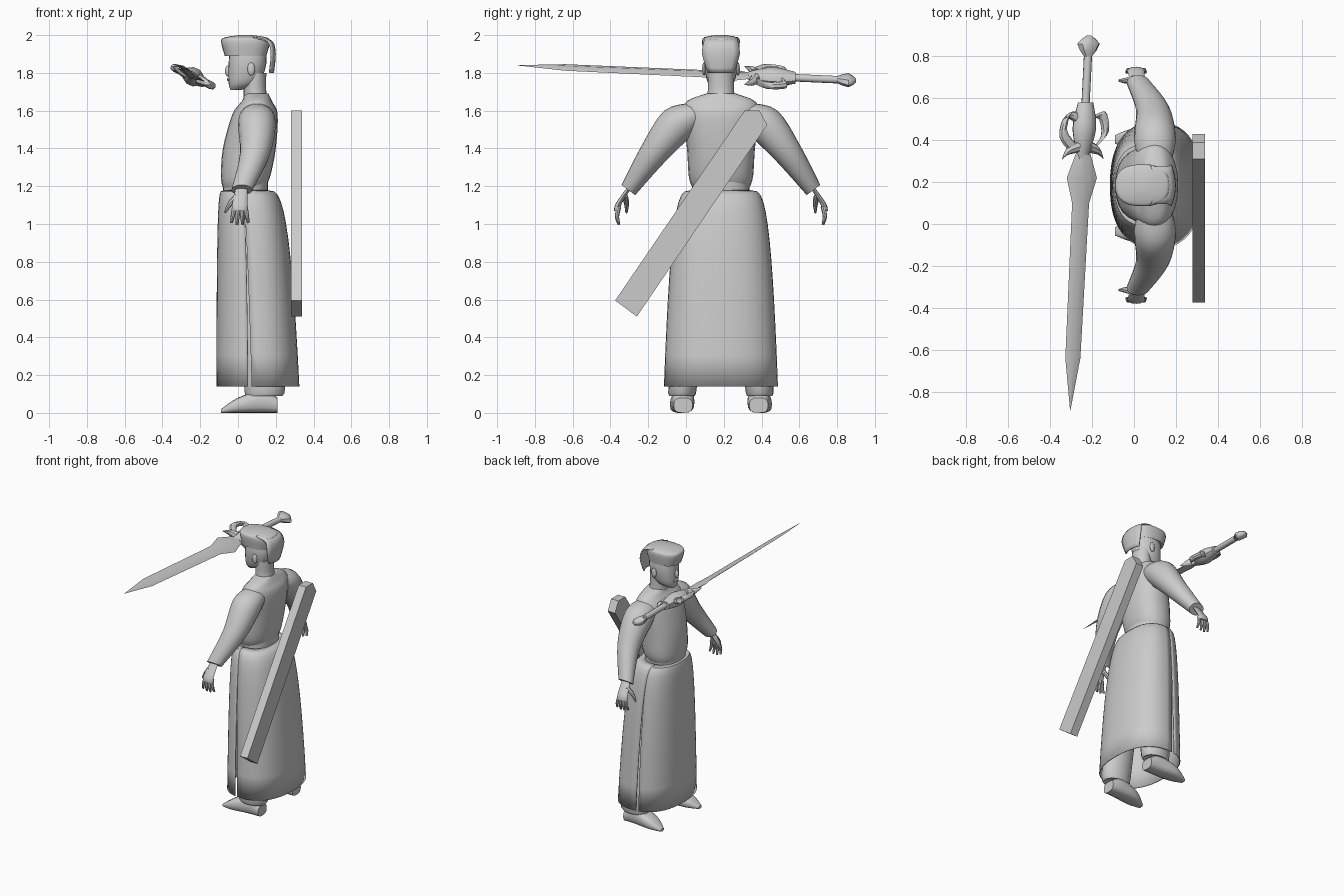
import bpy, bmesh, math
from mathutils import Vector

if "Cube" in bpy.data.objects:
    bpy.data.objects.remove(bpy.data.objects["Cube"])

grey = bpy.data.materials.new("plain_grey")
grey.use_nodes = True
grey.diffuse_color = (0.6, 0.6, 0.6, 1)
grey.node_tree.nodes["Principled BSDF"].inputs["Base Color"].default_value = grey.diffuse_color

MIDDLE = 0.185  # the figure looks towards -x and is mirrored about this y


def finish(name, bm, thickness=0, smooth_angle=40):
    bmesh.ops.recalc_face_normals(bm, faces=bm.faces)
    mesh = bpy.data.meshes.new(name)
    bm.to_mesh(mesh)
    bm.free()
    mesh.materials.append(grey)
    part = bpy.data.objects.new(name, mesh)
    bpy.context.collection.objects.link(part)
    if thickness:
        part.modifiers.new("thickness", 'SOLIDIFY').thickness = thickness
    bpy.ops.object.select_all(action='DESELECT')
    part.select_set(True)
    bpy.context.view_layer.objects.active = part
    bpy.ops.object.shade_smooth_by_angle(angle=math.radians(smooth_angle))


def bridge(bm, rows, closed):
    for lower, upper in zip(rows, rows[1:]):
        for i in range(len(lower) - (not closed)):
            j = (i + 1) % len(lower)
            bm.faces.new((lower[i], lower[j], upper[j], upper[i]))


def oval(angle, power):
    """Point on a unit oval; a higher power is boxier."""
    return [math.copysign(abs(value) ** (2 / power), value)
            for value in (math.cos(angle), math.sin(angle))]


def spline(keys, steps):
    """Fill in a smooth run of rows between a few key rows."""
    keys = [Vector(key) for key in keys]
    rows = []
    for i in range(len(keys) - 1):
        start, end = keys[i], keys[i + 1]
        leave = (end - keys[max(i - 1, 0)]) / 2
        arrive = (keys[min(i + 2, len(keys) - 1)] - start) / 2
        for step in range(steps):
            t = step / steps
            ease = t * t * (3 - 2 * t)
            rows.append(start.lerp(end, ease) + leave * t * (1 - t) ** 2 - arrive * t * t * (1 - t))
    return rows + [keys[-1]]


def loft(name, keys, place, sides=20, power=2, steps=4):
    """Skin a capped body; place turns each row into a centre and two half axes."""
    bm = bmesh.new()
    rows = []
    for row in spline(keys, steps):
        centre, across, along = (Vector(item) for item in place(*row))
        corners = [oval(math.tau * i / sides, power) for i in range(sides)]
        rows.append([bm.verts.new(centre + across * a + along * b) for a, b in corners])
    bridge(bm, rows, True)
    bm.faces.new(rows[0])
    bm.faces.new(rows[-1])
    finish(name, bm)


def upright(z, x, depth, width):
    return (x, MIDDLE, z), (depth, 0, 0), (0, width, 0)


def tube(name, points, radii, sides=8):
    """Tapered round limb along a few points."""
    keys = [(*point, radius) for point, radius in zip(points, radii)]
    run = (Vector(points[-1]) - Vector(points[0])).normalized()
    across = run.orthogonal().normalized()
    along = run.cross(across)
    loft(name, keys, lambda x, y, z, r: ((x, y, z), across * r, along * r), sides)


def ball(name, centre, size):
    bm = bmesh.new()
    bmesh.ops.create_uvsphere(bm, u_segments=12, v_segments=8, radius=1)
    bmesh.ops.scale(bm, vec=size, verts=bm.verts)
    bmesh.ops.translate(bm, vec=centre, verts=bm.verts)
    finish(name, bm)


# Tunic, belt and neck: height, x, depth, width
loft("tunic", [(1.19, .03, .11, .15), (1.25, .04, .13, .17), (1.4, .06, .14, .18),
               (1.58, .09, .12, .2), (1.65, .1, .08, .18), (1.69, .1, .06, .08)], upright, 24, 2.3)
loft("belt", [(1.17, .04, .12, .15), (1.23, .04, .12, .15)], upright, 24, 2.3)
loft("neck", [(1.65, .1, .07, .08), (1.7, .09, .06, .07), (1.8, .09, .06, .07)], upright)

# Head
loft("head", [(1.71, -.01, .03, .03), (1.75, .03, .08, .07), (1.85, .05, .1, .09),
              (1.95, .05, .09, .08)], upright, 24, 2.2)
ball("nose", (-.05, MIDDLE, 1.81), (.02, .014, .03))
ball("mouth", (-.04, MIDDLE, 1.765), (.02, .03, .01))

# Cap with a flared rim and a cloth flap behind
loft("cap", [(1.89, .04, .11, .09), (1.97, .04, .13, .1), (1.99, .04, .1, .08),
             (2, .04, .03, .03)], upright, 24, 2.5)
bm = bmesh.new()
rows = []
for x, z, width in spline([(.1, 1.99, .09), (.18, 1.97, .09), (.2, 1.9, .1), (.19, 1.8, .07)], 3):
    spread = [k / 3 for k in range(-3, 4)]
    rows.append([bm.verts.new((x - k * k / 50, MIDDLE + width * k, z)) for k in spread])
bridge(bm, rows, False)
finish("cap_flap", bm, thickness=.008)

# Long skirt: two panels flaring to the hem, parted by widening side slits
for name, facing, shift in (("skirt_front", math.pi, -.14), ("skirt_back", 0, .14)):
    bm = bmesh.new()
    rows = []
    for level in range(13):
        drop = (level / 12) ** 2
        flare = math.sqrt(drop)
        sweep = math.pi / 2 + shift - .04 * drop
        flare = math.sqrt(flare)
        row = []
        for i in range(25):
            a, b = oval(facing + sweep * (i / 12 - 1), 2.4)
            row.append(bm.verts.new((.04 + .065 * flare ** 1.5 + .11 * (1 + flare) * a,
                                     MIDDLE + (.148 + .154 * flare) * b,
                                     1.18 - 1.04 * drop)))
        rows.append(row)
    bridge(bm, rows, False)
    finish(name, bm, thickness=.006)

for side, hand in (("left", -1), ("right", 1)):
    def mirrored(x, out, z):
        return x, MIDDLE + hand * out, z

    def sleeve_ring(x, out, z, depth, radius):
        return mirrored(x, out, z), (depth, 0, 0), (0, hand * radius * .8, radius * .6)

    def palm_ring(x, out, z, width):
        return mirrored(x, out, z), (width, 0, 0), (0, width * .4, 0)

    def leg_ring(x, out, z, radius):
        return mirrored(x, out, z), (radius, 0, 0), (0, radius * .7, 0)

    def shoe_ring(x, out, height, width):
        return mirrored(x, out, height), (0, 0, height), (0, width, 0)

    ball(side + "_ear", mirrored(.07, .09, 1.82), (.02, .01, .035))

    # Sleeve and hand
    loft(side + "_sleeve", [(.1, .1, 1.6, .07, .07), (.1, .22, 1.54, .1, .1),
                            (.09, .36, 1.37, .08, .075), (.02, .49, 1.18, .055, .045)], sleeve_ring)
    loft(side + "_palm", [(.02, .48, 1.2, .03), (.01, .54, 1.11, .04), (.01, .55, 1.07, .04)], palm_ring, 12)
    for k in range(4):
        root, spread = .02 * (k - 1), .01 * (k - 1.5)
        length = .09 - .01 * abs(k - 1.5)
        tube(f"{side}_finger_{k + 1}",
             [mirrored(root, .54, 1.09), mirrored(root + spread / 2, .55, 1.08 - length / 2),
              mirrored(root + spread, .54, 1.08 - length)], (.012, .011, .007))
    tube(side + "_thumb", [mirrored(0, .51, 1.15), mirrored(-.04, .5, 1.11), mirrored(-.07, .5, 1.06)],
         (.018, .014, .006))

    # Trouser leg and shoe
    loft(side + "_trouser_leg", [(.13, .2, .1, .08), (.14, .2, .17, .11), (.09, .12, .9, .09)], leg_ring)
    loft(side + "_shoe", [(.21, .2, .04, .05), (.13, .2, .06, .06), (0, .21, .04, .06),
                          (-.09, .22, .01, .02)], shoe_ring, 16, 2.8)

# Slanted five-sided case behind the back
bm = bmesh.new()
outline = [(-.375, .595), (-.26, .51), (.43, 1.525), (.39, 1.6), (.31, 1.6)]
ends = [[bm.verts.new((x, y, z)) for y, z in outline] for x in (.28, .34)]
bridge(bm, ends, True)
for end in ends:
    bm.faces.new(end)
finish("back_case", bm, smooth_angle=10)

# Sword, floating along y and rolled about its length
WIDE, THICK = Vector((.9, 0, -.43)), Vector((.43, 0, .9))


def sword_ring(y, width, thickness):
    return (.05 * y - .26, y, 1.8 - .045 * y), WIDE * width, THICK * thickness


loft("blade", [(-.89, .001, .001), (-.64, .04, .01), (.1, .045, .015), (.22, .08, .02),
               (.36, .03, .02)], sword_ring, sides=4, steps=1)
loft("guard_core", [(.3, .02, .01), (.45, .06, .05), (.58, .04, .03)], sword_ring, sides=10)
loft("grip", [(.55, .02, .02), (.82, .02, .02)], sword_ring, sides=10, steps=1)
loft("pommel", [(.8, .02, .02), (.86, .06, .03), (.9, .01, .01)], sword_ring, sides=8, steps=2)

# Curled horns on both sides of the guard
for side, hand in (("left", -1), ("right", 1)):
    def horn_ring(y, out, radius):
        centre = Vector(sword_ring(y, 0, 0)[0]) + WIDE * out * hand
        return centre, (WIDE + Vector((0, .8, 0))) * radius, THICK * radius

    def horn_tip_ring(y, out, radius):
        centre = Vector(sword_ring(y, 0, 0)[0]) + WIDE * out * hand
        return centre, (0, radius, 0), THICK * radius

    loft(side + "_guard_horn", [(.5, .03, .02), (.52, .09, .02), (.43, .11, .02), (.36, .05, .02)],
         horn_ring, sides=8)
    loft(side + "_guard_tip", [(.37, .03, .03), (.35, .08, .02), (.31, .11, .002)], horn_tip_ring, sides=8)
